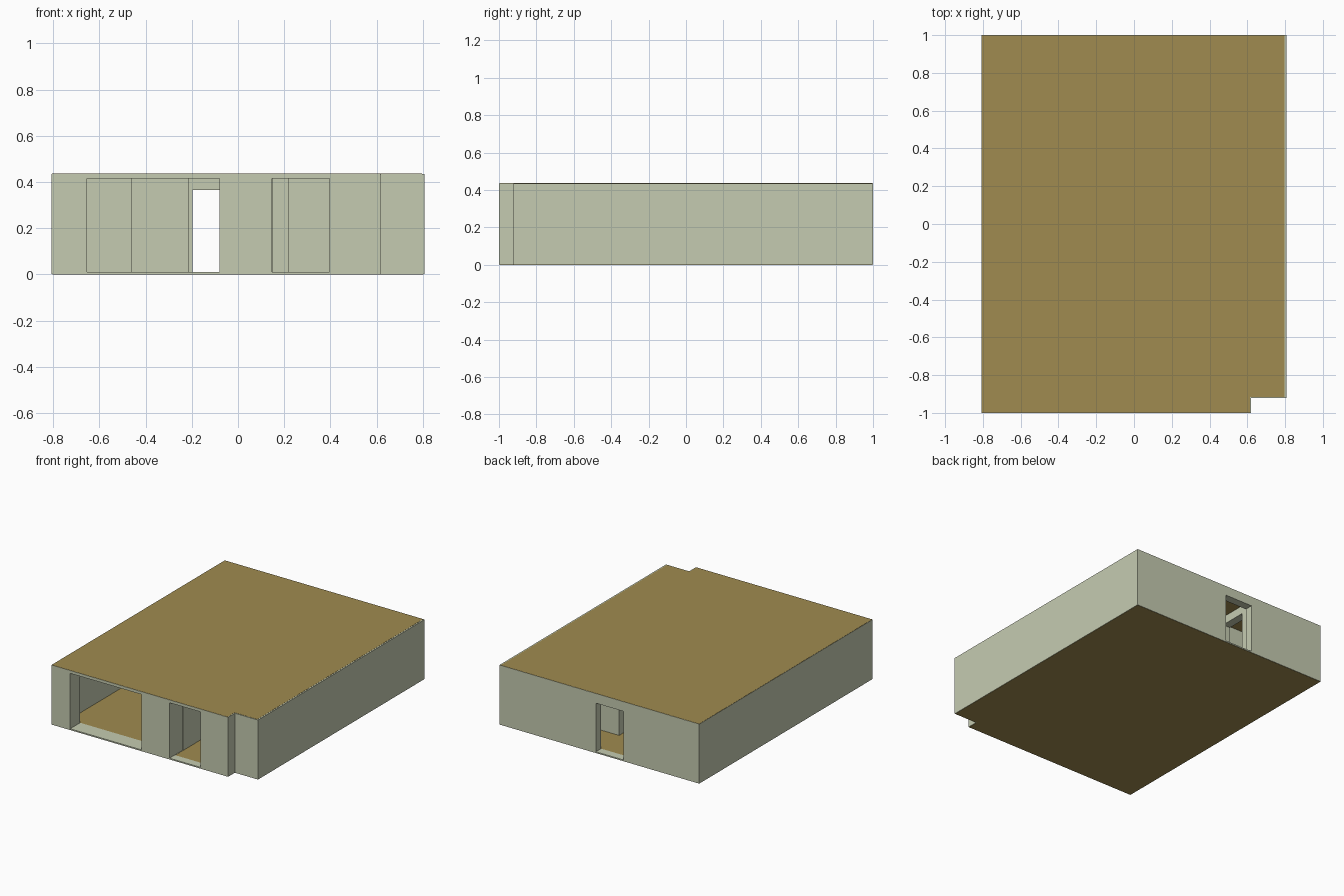
import bpy, bmesh

if "Cube" in bpy.data.objects:
    bpy.data.objects.remove(bpy.data.objects["Cube"])


def prism(name, pts, z0, z1, color=None):
    """Extrude a counter-clockwise plan outline from z0 to z1."""
    bm = bmesh.new()
    face = bm.faces.new([bm.verts.new((x, y, z0)) for x, y in pts])
    ext = bmesh.ops.extrude_face_region(bm, geom=[face])
    for v in ext["geom"]:
        if isinstance(v, bmesh.types.BMVert):
            v.co.z = z1
    bmesh.ops.recalc_face_normals(bm, faces=bm.faces)
    me = bpy.data.meshes.new(name)
    bm.to_mesh(me)
    bm.free()
    ob = bpy.data.objects.new(name, me)
    bpy.context.collection.objects.link(ob)
    if color:
        mat = bpy.data.materials.new(name + "_colour")
        mat.diffuse_color = (*color, 1)
        mat.use_nodes = True
        mat.node_tree.nodes["Principled BSDF"].inputs["Base Color"].default_value = mat.diffuse_color
        me.materials.append(mat)
    return ob


def rect(x0, x1, y0, y1):
    return [(x0, y0), (x1, y0), (x1, y1), (x0, y1)]


def outline(left, right, front, back, nx, ny):
    """House footprint with the stepped front right corner."""
    return [(left, front), (nx, front), (nx, ny), (right, ny), (right, back), (left, back)]


def cut(target, name, pts, z0, z1):
    cutter = prism(name, pts, z0, z1)
    cutter.hide_render = True
    cutter.hide_viewport = True
    mod = target.modifiers.new(name, 'BOOLEAN')
    mod.operation = 'DIFFERENCE'
    mod.solver = 'EXACT'
    mod.object = cutter


GREEN = (0.56, 0.6, 0.44)
TAN = (0.35, 0.26, 0.08)
X, NX, NY = 0.807, 0.62, -0.922

# walls: solid footprint with rooms and openings removed
walls = prism("walls", outline(-X, X, -1, 1, NX, NY), 0.001, 0.435, GREEN)

rooms = {
    "living_room": [(-.745, -.885), (.05, -.885), (.05, .70), (.745, .70), (.745, .94),
                    (-.215, .94), (-.215, .55), (-.46, .55), (-.46, .2), (-.745, .2)],
    "side_room": [(.15, -.94), (.56, -.94), (.56, -.865), (.745, -.865),
                  (.745, .1), (.22, .1), (.22, 0), (.15, 0)],
    "back_room": rect(.11, .745, .16, .64),
    "corner_room": [(-.745, .26), (-.52, .26), (-.52, .61), (-.275, .61),
                    (-.275, .94), (-.745, .94)],
}
for name, pts in rooms.items():
    # rooms stop at the sill height so thresholds stay in the walls
    cut(walls, name + "_cutter", pts, -0.1, 0.6)

openings = {
    "wide_front_opening": (rect(-.655, -.08, -1.1, -.8), .415),
    "narrow_front_opening": (rect(.147, .397, -1.1, -.85), .415),
    "back_door": (rect(-.197, .028, .9, 1.1), .365),
    "side_room_door": (rect(.03, .17, -.4, -.2), .365),
    "back_room_door": (rect(.03, .13, .3, .5), .365),
    "corner_room_door": (rect(-.29, -.2, .68, .88), .365),
}
for name, (pts, top) in openings.items():
    cut(walls, name + "_cutter", pts, 0.0105, top)

# floor and roof slabs
prism("floor", outline(-X + .003, X - .003, -.997, .997, NX - .003, NY + .003), 0, 0.009, TAN)
prism("roof", outline(-X + .002, X - .01, -.998, .998, NX - .006, NY + .006), 0.425, 0.436, TAN)
